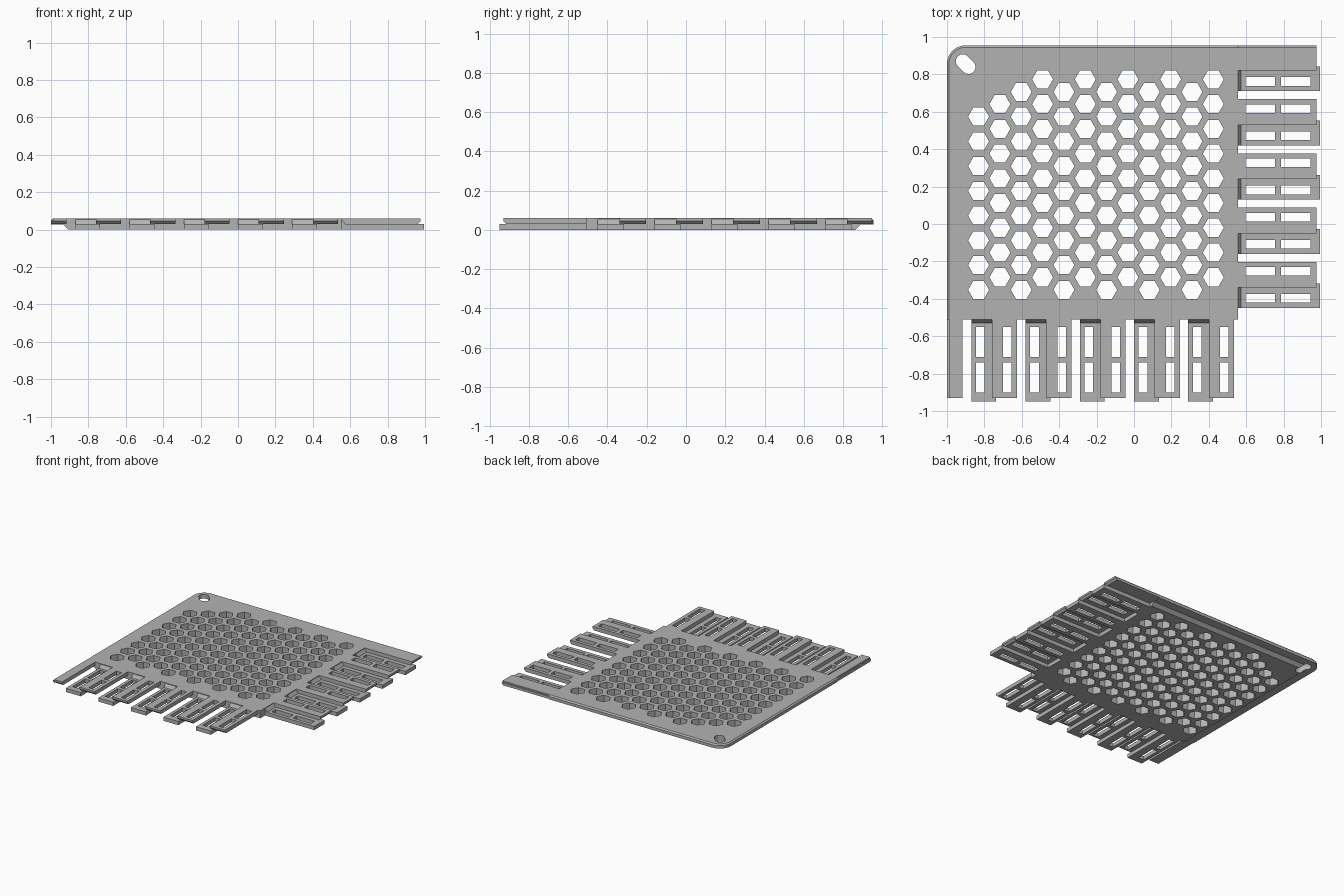
import bpy, bmesh, math

old = bpy.data.objects.get("Cube")
if old:
    bpy.data.objects.remove(old, do_unlink=True)

TOP, MID = 0.06, 0.03          # top surface and split between the two layers
PITCH = 0.29                   # spacing of tongues of the same layer
RIGHT, FRONT = 0.555, -0.51    # panel edges where the tongues start
SLOTS = ((0.04, 0.20), (0.23, 0.39))

grey = bpy.data.materials.new("plain grey")
grey.use_nodes = True
colour = (0.45, 0.45, 0.45, 1)
grey.diffuse_color = colour
grey.node_tree.nodes["Principled BSDF"].inputs["Base Color"].default_value = colour


def prism(bm, ring, offset):
    """Close a solid between a ring of points and the same ring moved by offset."""
    a = [bm.verts.new(p) for p in ring]
    b = [bm.verts.new([c + d for c, d in zip(p, offset)]) for p in ring]
    n = len(a)
    faces = [bm.faces.new(a), bm.faces.new(b)]
    faces += [bm.faces.new((a[i], a[(i + 1) % n], b[(i + 1) % n], b[i])) for i in range(n)]
    bmesh.ops.recalc_face_normals(bm, faces=faces)


def loft(bm, rings):
    """Close a solid through equal rings of points."""
    rows = [[bm.verts.new(p) for p in ring] for ring in rings]
    n = len(rows[0])
    faces = [bm.faces.new(rows[0]), bm.faces.new(rows[-1])]
    for a, b in zip(rows, rows[1:]):
        faces += [bm.faces.new((a[i], a[(i + 1) % n], b[(i + 1) % n], b[i])) for i in range(n)]
    bmesh.ops.recalc_face_normals(bm, faces=faces)


def finish(name, bm):
    mesh = bpy.data.meshes.new(name)
    bm.to_mesh(mesh)
    bm.free()
    mesh.materials.append(grey)
    obj = bpy.data.objects.new(name, mesh)
    bpy.context.collection.objects.link(obj)
    return obj


def outline(inset, z, radius):
    """Panel outline with one rounded corner at the back right-hand side of the model."""
    left, back = -1 + inset, 0.955 - inset
    r = radius - inset
    arc = [(left + r - r * math.cos(t), back - r + r * math.sin(t), z)
           for t in (math.pi / 2 * i / 10 for i in range(11))]
    return arc + [(RIGHT, back, z), (RIGHT, FRONT, z), (left, FRONT, z)]


def tongue(bm, side, lo, hi, profile):
    """Sweep a (reach, height) profile across a tongue's width on one side."""
    if side == "right":
        prism(bm, [(RIGHT + d, lo, z) for d, z in profile], (0, hi - lo, 0))
    else:
        prism(bm, [(lo, FRONT - d, z) for d, z in profile], (hi - lo, 0, 0))


def slots(bm, side, centre):
    for a, b in SLOTS:
        tongue(bm, side, centre - 0.023, centre + 0.023,
               [(a, -0.1), (b, -0.1), (b, 0.2), (a, 0.2)])


# Panel: upper layer with a softened rim
bm = bmesh.new()
loft(bm, [outline(0, MID - 0.003, 0.1), outline(0, 0.05, 0.1), outline(0.01, TOP, 0.1)])
panel = finish("ventilated_panel", bm)

# Lower layer, set back from the rim with a sloped edge
bm = bmesh.new()
loft(bm, [[(-1 + i, 0.955 - i, z), (RIGHT, 0.955 - i, z), (RIGHT, FRONT, z), (-1 + i, FRONT, z)]
          for i, z in ((0.093, 0), (0.067, 0.025), (0.067, 0.04))])
base = finish("lower_layer", bm)

# Interlocking tongues: low ones have a sloped root, high ones a bevelled tip
LOW = [(-0.02, 0), (0.44, 0), (0.44, MID), (0.018, MID), (0.004, 0.05), (0, 0.055), (-0.02, 0.055)]
HIGH = [(-0.02, MID), (0.405, MID), (0.42, 0.045), (0.42, TOP), (-0.02, TOP)]
low_bm, high_bm, cut_bm = bmesh.new(), bmesh.new(), bmesh.new()
for k in range(5):
    y, x = 0.71 - k * PITCH, -0.87 + k * PITCH
    tongue(low_bm, "right", y, y + 0.133, LOW)
    slots(cut_bm, "right", y + 0.052)
    if k < 4:
        tongue(high_bm, "right", y - 0.18, y - 0.043, HIGH)
        slots(cut_bm, "right", y - 0.093)
    tongue(low_bm, "front", x, x + 0.133, LOW)
    tongue(high_bm, "front", x + 0.11, x + 0.245, HIGH)
    slots(cut_bm, "front", x + 0.048)
    slots(cut_bm, "front", x + 0.193)
# Long edge strips that continue the rim
tongue(high_bm, "right", 0.82, 0.945, HIGH)
tongue(high_bm, "right", 0.94, 0.955, [(-0.001, MID), (0.405, MID), (0.42, 0.045), (0.42, 0.05), (-0.001, 0.05)])
tongue(high_bm, "front", -0.99, -0.917, HIGH)
tongue(high_bm, "front", -1, -0.985, [(-0.001, MID), (0.405, MID), (0.42, 0.045), (0.42, 0.05), (-0.001, 0.05)])
low = finish("low_tongues", low_bm)
high = finish("high_tongues", high_bm)

# Hexagonal vents in staggered columns
for col in range(12):
    x = -0.831 + col * 0.1141
    first = -0.352 if col % 2 == 0 else -0.285
    for row in range(8 if col < 2 else 9):
        ring = [(x + 0.056 * math.cos(math.pi / 3 * i),
                 first + row * 0.1323 + 0.056 * math.sin(math.pi / 3 * i), -0.1) for i in range(6)]
        prism(cut_bm, ring, (0, 0, 0.3))

# Oblong hanging hole on the corner diagonal
ring = []
for i in range(24):
    t = 2 * math.pi * (i + 0.5) / 24
    shift = 0.022 if math.cos(t) > 0 else -0.022
    u, v = shift + 0.037 * math.cos(t), 0.037 * math.sin(t)
    ring.append((-0.9 + (u + v) * 0.707, 0.855 + (v - u) * 0.707, -0.1))
prism(cut_bm, ring, (0, 0, 0.3))
cutter = finish("vent_cutter", cut_bm)

# Merge the parts and cut the openings
for part, operation in ((base, "UNION"), (low, "UNION"), (high, "UNION"), (cutter, "DIFFERENCE")):
    mod = panel.modifiers.new(part.name, "BOOLEAN")
    mod.operation = operation
    mod.solver = "EXACT"
    mod.use_self = operation == "UNION"
    mod.object = part
bpy.context.view_layer.update()
merged = bpy.data.meshes.new_from_object(panel.evaluated_get(bpy.context.evaluated_depsgraph_get()))
panel.modifiers.clear()
panel.data = merged
for part in (base, low, high, cutter):
    bpy.data.objects.remove(part, do_unlink=True)
